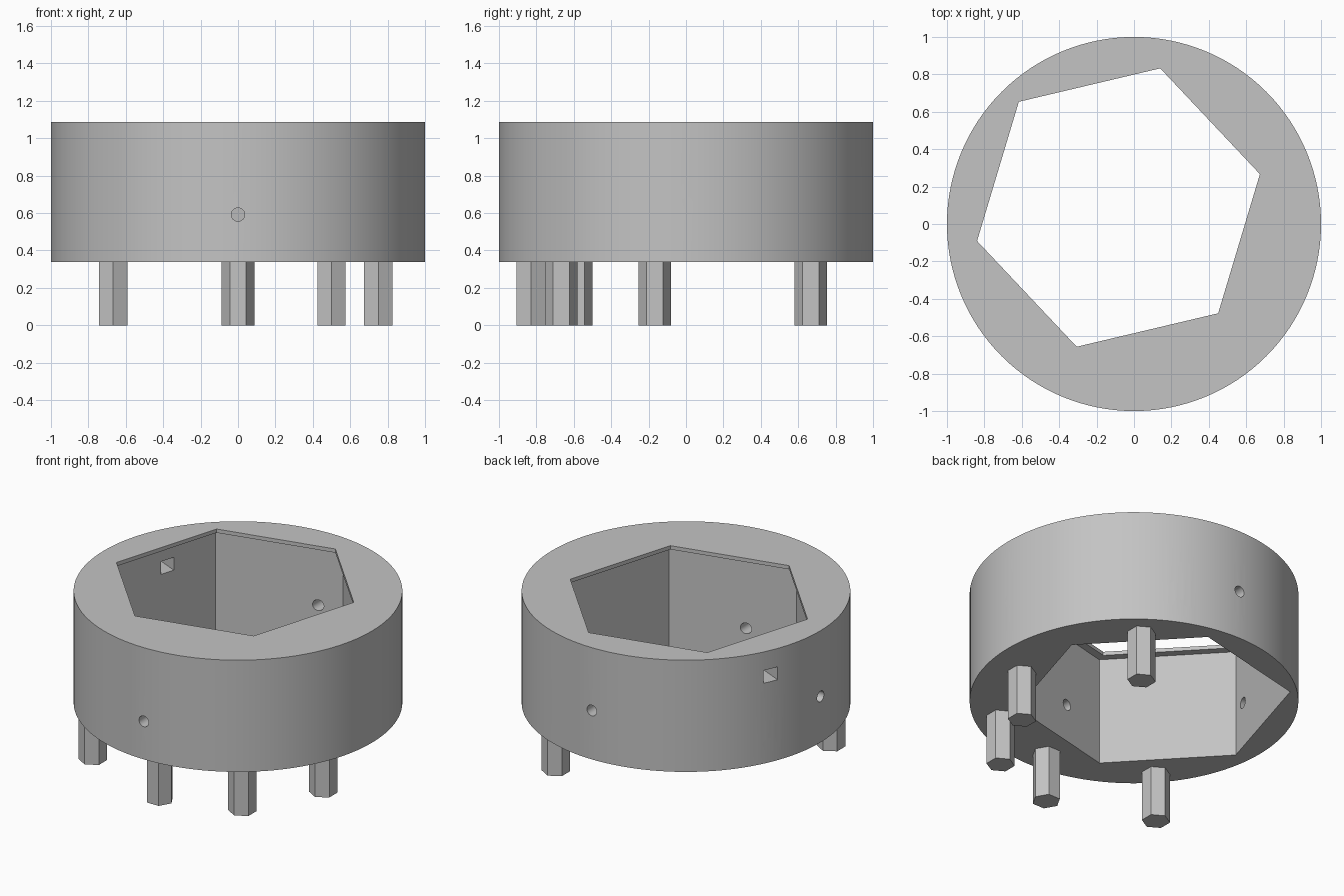
import bpy, bmesh
from math import cos, sin, pi, radians
from mathutils import Matrix, Vector

if "Cube" in bpy.data.objects:
    bpy.data.objects.remove(bpy.data.objects["Cube"], do_unlink=True)

BASE, TOP = 0.337, 1.087       # ring underside and top
LIP = 0.025                    # thickness of the lip over the pocket
HEX_CENTRE = Vector((-0.083, 0.088, 0))
HEX_TURN = radians(13.3)

grey = bpy.data.materials.new("grey")
grey.use_nodes = True
grey.diffuse_color = (0.55, 0.55, 0.55, 1)
grey.node_tree.nodes["Principled BSDF"].inputs["Base Color"].default_value = (0.55, 0.55, 0.55, 1)


def ngon(sides, radius, turn=0.0):
    return [(radius * cos(turn + 2 * pi * i / sides), radius * sin(turn + 2 * pi * i / sides))
            for i in range(sides)]


def prism(name, profile, start, end, matrix=Matrix()):
    """Extrude a flat profile along local z, then place it."""
    bm = bmesh.new()
    face = bm.faces.new([bm.verts.new((x, y, start)) for x, y in profile])
    grown = bmesh.ops.extrude_face_region(bm, geom=[face])["geom"]
    bmesh.ops.translate(bm, vec=(0, 0, end - start),
                        verts=[v for v in grown if isinstance(v, bmesh.types.BMVert)])
    bm.transform(matrix)
    bmesh.ops.recalc_face_normals(bm, faces=bm.faces)
    mesh = bpy.data.meshes.new(name)
    bm.to_mesh(mesh)
    bm.free()
    mesh.materials.append(grey)
    obj = bpy.data.objects.new(name, mesh)
    bpy.context.collection.objects.link(obj)
    return obj


def radial(degrees, height):
    """Frame whose z axis points outward from the ring's centre."""
    a = radians(degrees)
    out, up = Vector((cos(a), sin(a), 0)), Vector((0, 0, 1))
    frame = Matrix((up.cross(out), up, out)).transposed().to_4x4()
    return Matrix.Translation((0, 0, height)) @ frame


def cut(target, cutter):
    cutter.hide_render = True
    mod = target.modifiers.new("cut", 'BOOLEAN')
    mod.operation, mod.solver, mod.object = 'DIFFERENCE', 'EXACT', cutter
    bpy.context.view_layer.objects.active = target
    bpy.ops.object.modifier_apply(modifier=mod.name)
    bpy.data.objects.remove(cutter, do_unlink=True)


# Round ring body
ring = prism("ring_body", ngon(128, 1.0), BASE, TOP)

# Hexagonal opening with a wider pocket beneath the lip
place = Matrix.Translation(HEX_CENTRE)
cut(ring, prism("pocket_cutter", ngon(6, 0.835, HEX_TURN), BASE - 0.1, TOP - LIP, place))
cut(ring, prism("opening_cutter", ngon(6, 0.777, HEX_TURN), TOP - 0.2, TOP + 0.1, place))

# Round side holes
for angle, height in ((0, 0.645), (90, 0.665), (180, 0.645), (270, 0.592)):
    cut(ring, prism("hole_cutter", ngon(24, 0.036), 0.5, 1.1, radial(angle, height)))

# Square side hole
window = [(-0.05, -0.043), (0.05, -0.043), (0.05, 0.043), (-0.05, 0.043)]
cut(ring, prism("window_cutter", window, 0.6, 1.1, radial(156, 0.92)))

# Arched notches in the lower rim
arch = [(0.082 * cos(pi * i / 16), 0.082 * sin(pi * i / 16)) for i in range(17)]
arch += [(-0.082, -0.2), (0.082, -0.2)]
for angle in (66, 156):
    cut(ring, prism("notch_cutter", arch, 0.915, 1.1, radial(angle, 0.42)))

# Smooth curved walls, crisp edges
bpy.ops.object.select_all(action='DESELECT')
ring.select_set(True)
bpy.context.view_layer.objects.active = ring
bpy.ops.object.shade_smooth_by_angle(angle=radians(25))

# Hexagonal legs
legs = {
    "back_left_leg": (0.5, 0.667, 30),
    "side_left_leg": (0.75, -0.167, 30),
    "front_left_leg": (0.5, -0.667, 30),
    "front_leg": (0, -0.83, 0),
    "front_right_leg": (-0.667, -0.587, 30),
}
for name, (x, y, turn) in legs.items():
    prism(name, ngon(6, 0.087, radians(turn)), 0, BASE, Matrix.Translation((x, y, 0)))
